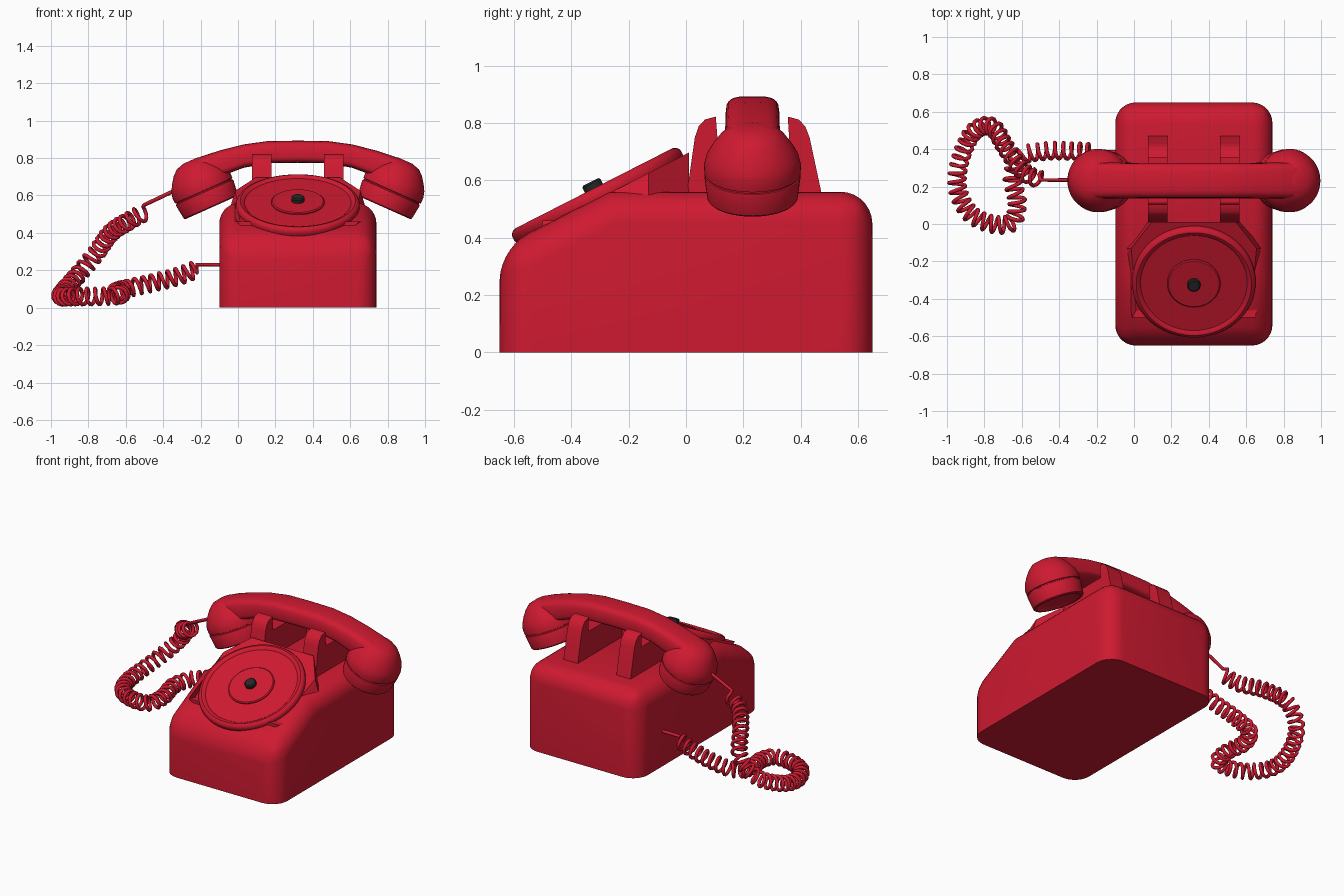
import bpy, bmesh, math
from mathutils import Vector, Matrix

if "Cube" in bpy.data.objects:
    bpy.data.objects.remove(bpy.data.objects["Cube"])

CX = 0.32                      # centre line of the phone
HY = 0.232                     # centre line of the handset


def material(name, color):
    m = bpy.data.materials.new(name)
    m.diffuse_color = color
    m.use_nodes = True
    m.node_tree.nodes["Principled BSDF"].inputs["Base Color"].default_value = m.diffuse_color
    return m


RED = material("red", (0.62, 0.01, 0.03, 1))
BLACK = material("black", (0.02, 0.02, 0.02, 1))


def finish(name, bm, mat=RED, angle=35):
    bmesh.ops.recalc_face_normals(bm, faces=bm.faces)
    me = bpy.data.meshes.new(name)
    bm.to_mesh(me)
    bm.free()
    ob = bpy.data.objects.new(name, me)
    bpy.context.collection.objects.link(ob)
    me.materials.append(mat)
    bpy.ops.object.select_all(action='DESELECT')
    ob.select_set(True)
    bpy.context.view_layer.objects.active = ob
    bpy.ops.object.shade_smooth_by_angle(angle=math.radians(angle))
    return ob


def loft(bm, rings):
    """Skin a list of closed rings and cap both ends."""
    vs = [[bm.verts.new(p) for p in r] for r in rings]
    n = len(vs[0])
    for a, b in zip(vs, vs[1:]):
        for i in range(n):
            bm.faces.new((a[i], a[(i + 1) % n], b[(i + 1) % n], b[i]))
    bm.faces.new(vs[0])
    bm.faces.new(vs[-1][::-1])


def prism(profile, x0, x1):
    """Side profile (y, z) stretched across x."""
    bm = bmesh.new()
    loft(bm, [[(x, y, z) for y, z in profile] for x in (x0, x1)])
    return bm


def lathe(name, profile, matrix, mat=RED, n=56):
    bm = bmesh.new()
    loft(bm, [[(r * math.cos(2 * math.pi * i / n), r * math.sin(2 * math.pi * i / n), z)
               for i in range(n)] for r, z in profile])
    bm.transform(matrix)
    return finish(name, bm, mat)


def slope(y):                  # sloping plane that carries the dial
    return 0.54 + (y + 0.305) * 0.51


# body with rounded top and corners
bm = prism([(-0.65, 0), (-0.65, slope(-0.65)), (-0.266, 0.56), (0.65, 0.56), (0.65, 0)],
           CX - 0.42, CX + 0.42)
crease = [e for e in bm.edges if all(abs(v.co.y + 0.266) < 1e-3 for v in e.verts)]
edges = [e for e in bm.edges
         if max(v.co.z for v in e.verts) > 0.01 and e not in crease]
bmesh.ops.bevel(bm, geom=edges, offset=0.11, segments=7, profile=0.5, affect='EDGES')
finish("body", bm)

# raised dial housing with cut back corners
plan = [(-0.50, 0.33, 0.30), (-0.13, 0.385, 0.335), (0.01, 0.26, 0.225)]
low = [(h, y, 0.46) for y, h, _ in plan]
top = [(h, y, slope(y) - 0.004) for y, _, h in plan]
bm = bmesh.new()
loft(bm, [[(CX + x, y, z) for x, y, z in half] + [(CX - x, y, z) for x, y, z in half[::-1]]
          for half in (low, top)])
finish("dial_housing", bm, angle=20)

# dial plate, finger disc and knob
tilt = Matrix.Translation((CX, -0.305, 0.54)) @ Matrix.Rotation(math.radians(27), 4, 'X')
lathe("dial_plate", [(0.325, -0.02), (0.33, 0), (0.33, 0.018), (0.322, 0.03), (0.308, 0.036),
                     (0.294, 0.032), (0.285, 0.024), (0.142, 0.024)], tilt, n=72)
lathe("dial_centre", [(0.142, 0.01), (0.142, 0.03), (0.136, 0.035), (0.05, 0.036)], tilt)
lathe("dial_knob", [(0.035, 0.03), (0.035, 0.055), (0.029, 0.061)], tilt, BLACK, 24)

# two cradle yokes that hold the handset
half = [(0.232, 0), (0.119, 0.02), (0.117, 0.262), (0.16, 0.26), (0.18, 0.25), (0.2, 0.21),
        (0.243, -0.02)]
yoke = [(HY + 0.004 + dy, 0.56 + dz) for dy, dz in
        [(-0.235, -0.02), (-0.205, 0.19), (-0.192, 0.228), (-0.17, 0.252), (-0.132, 0.262),
         (-0.125, 0.17), (0.125, 0.17), (0.119, 0.262), (0.157, 0.252), (0.18, 0.228),
         (0.195, 0.19), (0.24, -0.02)]]
for side, label in ((-1, "left"), (1, "right")):
    x = CX + side * 0.193
    bm = prism(yoke, x - 0.052, x + 0.052)
    finish(label + "_cradle", bm)

# handset grip: half list of (distance from centre, top, bottom, half width)
grip = [(0.0, 0.893, 0.775, 0.094), (0.16, 0.891, 0.772, 0.094), (0.29, 0.873, 0.748, 0.094),
        (0.42, 0.840, 0.700, 0.096), (0.52, 0.807, 0.66, 0.098), (0.59, 0.778, 0.64, 0.094),
        (0.62, 0.752, 0.64, 0.08), (0.635, 0.72, 0.65, 0.06)]
stations = [(-u, t, b, w) for u, t, b, w in grip[:0:-1]] + grip


def grip_ring(u, t, b, w, n=24):
    ring = []
    for i in range(n):
        a = 2 * math.pi * i / n
        c, s = math.cos(a), math.sin(a)
        y = math.copysign(abs(c) ** 0.5, c) * w * (1 - 0.1 * s)
        z = math.copysign(abs(s) ** 0.5, s) * (t - b) / 2 + (t + b) / 2
        ring.append((CX + u, HY + y, z))
    return ring


bm = bmesh.new()
loft(bm, [grip_ring(*s) for s in stations])
finish("handset_grip", bm)

# ear and mouth cups
cup = [(0.09, 0.012), (0.125, 0.01), (0.138, 0.0), (0.152, 0.0), (0.158, 0.006), (0.168, 0.085),
       (0.166, 0.09), (0.161, 0.092), (0.161, 0.098), (0.168, 0.1), (0.169, 0.13), (0.16, 0.165),
       (0.14, 0.2), (0.115, 0.235), (0.085, 0.262), (0.04, 0.275)]
for side, label in ((-1, "left"), (1, "right")):
    place = (Matrix.Translation((CX + side * 0.463, HY, 0.535))
             @ Matrix.Rotation(side * math.radians(24), 4, 'Y'))
    lathe(label + "_handset_cup", cup, place)

# coiled cord
path = [Vector(p) for p in [
    (-0.50, 0.235, 0.51), (-0.59, 0.28, 0.46), (-0.68, 0.40, 0.40), (-0.76, 0.52, 0.29),
    (-0.86, 0.49, 0.17), (-0.93, 0.34, 0.09), (-0.943, 0.19, 0.06), (-0.88, 0.06, 0.06),
    (-0.76, 0.0, 0.06), (-0.65, 0.01, 0.065), (-0.625, 0.12, 0.075), (-0.65, 0.25, 0.085),
    (-0.60, 0.36, 0.10), (-0.47, 0.39, 0.13), (-0.33, 0.39, 0.165), (-0.22, 0.385, 0.205)]]
ext = [2 * path[0] - path[1]] + path + [2 * path[-1] - path[-2]]
fine = []
for p0, p1, p2, p3 in zip(ext, ext[1:], ext[2:], ext[3:]):
    for k in range(80):
        t = k / 80
        fine.append(0.5 * (2 * p1 + (p2 - p0) * t + (2 * p0 - 5 * p1 + 4 * p2 - p3) * t * t
                           + (3 * p1 - p0 - 3 * p2 + p3) * t ** 3))
PITCH, COIL = 0.046, 0.043
points, run, last = [Vector((-0.32, 0.235, 0.635)), Vector((-0.50, 0.235, 0.55))], 0, 0
for a, b in zip(fine, fine[1:]):
    run += (b - a).length
    if run - last < PITCH / 16:
        continue
    last = run
    tan = (b - a).normalized()
    side = tan.cross(Vector((0, 0, 1))).normalized()
    up = side.cross(tan)
    ang = 2 * math.pi * run / PITCH
    points.append(b + COIL * (math.cos(ang) * up + math.sin(ang) * side))
points += [Vector((-0.22, 0.385, 0.23)), Vector((-0.08, 0.385, 0.23))]

cu = bpy.data.curves.new("coiled_cord", 'CURVE')
cu.dimensions = '3D'
cu.bevel_depth = 0.0105
cu.bevel_resolution = 2
cu.use_fill_caps = True
sp = cu.splines.new('POLY')
sp.points.add(len(points) - 1)
for q, p in zip(sp.points, points):
    q.co = (*p, 1)
cu.materials.append(RED)
cord = bpy.data.objects.new("coiled_cord", cu)
bpy.context.collection.objects.link(cord)
bpy.ops.object.select_all(action='DESELECT')
cord.select_set(True)
bpy.context.view_layer.objects.active = cord
bpy.ops.object.convert(target='MESH')
bpy.ops.object.shade_smooth_by_angle(angle=math.radians(60))
